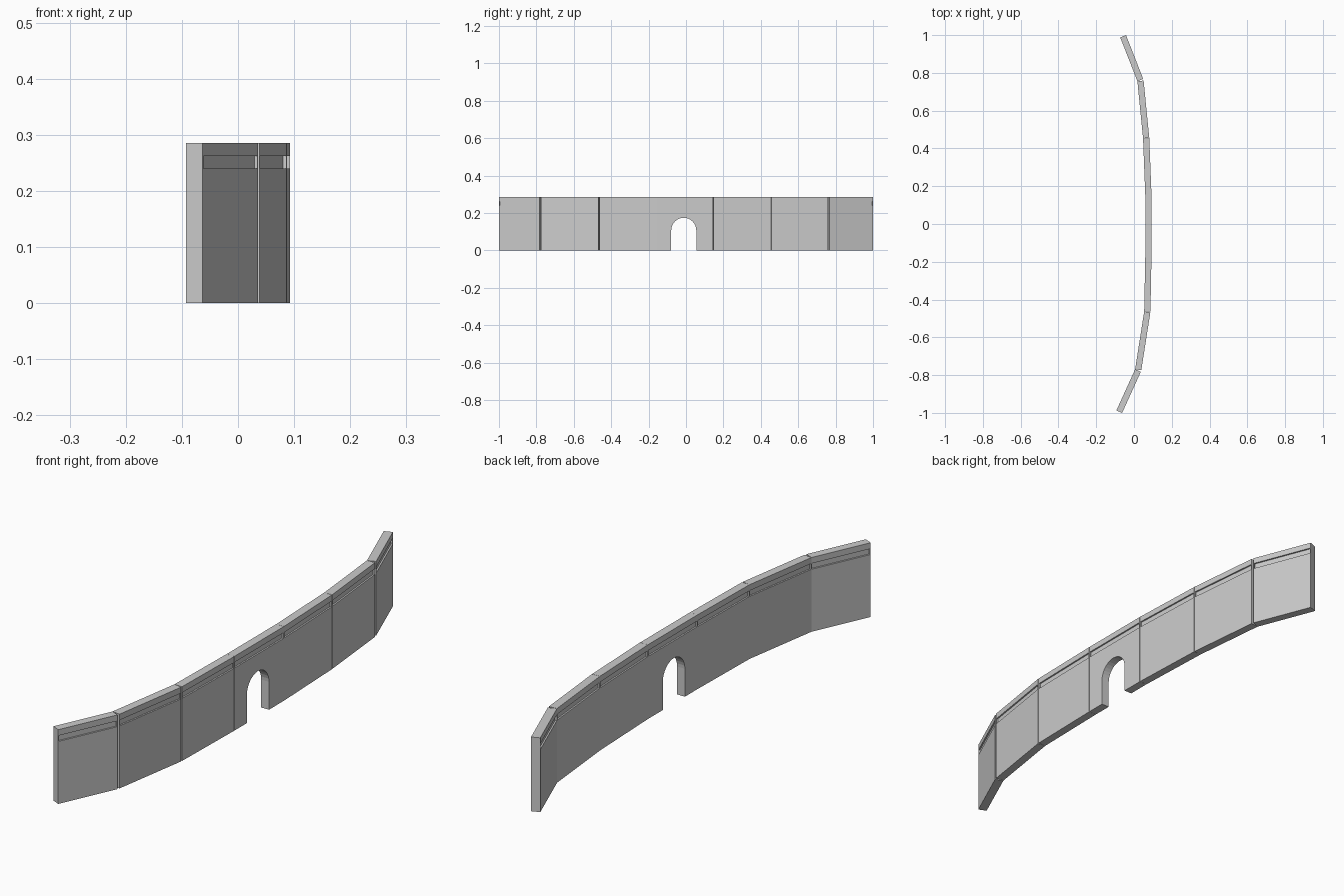
import bpy, bmesh, math
from mathutils import Vector, Matrix

if "Cube" in bpy.data.objects:
    bpy.data.objects.remove(bpy.data.objects["Cube"])

HEIGHT, THICK = 0.285, 0.033
GROOVE_LO, GROOVE_HI, GROOVE_DEPTH = 0.24, 0.262, 0.006
END = 0.003                       # solid stop left at each end of a groove
# plan of the inner wall face, from front end to back end
PLAN = [(-0.093, -0.987), (0.006, -0.769), (0.054, -0.463), (0.060, -0.155),
        (0.060, 0.145), (0.048, 0.453), (0.018, 0.756), (-0.073, 0.988)]


def add_object(name, bm):
    bmesh.ops.recalc_face_normals(bm, faces=bm.faces)
    mesh = bpy.data.meshes.new(name)
    bm.to_mesh(mesh)
    bm.free()
    obj = bpy.data.objects.new(name, mesh)
    bpy.context.collection.objects.link(obj)
    return obj


def wall_panel(name, a, b):
    """Straight panel from a to b with a groove under the coping on both sides."""
    a, b = Vector(a), Vector(b)
    length = (b - a).length
    bm = bmesh.new()
    bmesh.ops.create_cube(bm, size=1, matrix=Matrix.Translation((THICK / 2, length / 2, HEIGHT / 2))
                          @ Matrix.Diagonal((THICK, length, HEIGHT, 1)))
    # cut lines around each groove
    for co, no in [((0, 0, GROOVE_LO), (0, 0, 1)), ((0, 0, GROOVE_HI), (0, 0, 1)),
                   ((0, END, 0), (0, 1, 0)), ((0, length - END, 0), (0, 1, 0))]:
        bmesh.ops.bisect_plane(bm, geom=bm.verts[:] + bm.edges[:] + bm.faces[:],
                               plane_co=co, plane_no=no)
    bm.normal_update()
    grooves = []
    for f in bm.faces:
        c = f.calc_center_median()
        if (abs(f.normal.x) > 0.9 and GROOVE_LO < c.z < GROOVE_HI
                and END < c.y < length - END):
            grooves.append(f)
    # push the groove faces straight in
    for f in grooves:
        inward = -f.normal.copy() * GROOVE_DEPTH
        new = bmesh.ops.extrude_discrete_faces(bm, faces=[f])["faces"][0]
        bmesh.ops.translate(bm, verts=new.verts[:], vec=inward)
    bmesh.ops.dissolve_limit(bm, angle_limit=0.01, verts=bm.verts[:], edges=bm.edges[:])
    obj = add_object(name, bm)
    d = b - a
    obj.location = (a.x, a.y, 0)
    obj.rotation_euler.z = math.atan2(-d.x, d.y)
    return obj


panels = [wall_panel(f"wall_panel_{i + 1}", PLAN[i], PLAN[i + 1]) for i in range(len(PLAN) - 1)]

# arched doorway cutter through the middle panel
R, SPRING, DOOR_Y = 0.067, 0.107, -0.012
outline = [(DOOR_Y - R, -0.05), (DOOR_Y + R, -0.05)]
outline += [(DOOR_Y + R * math.cos(math.pi * k / 16), SPRING + R * math.sin(math.pi * k / 16))
            for k in range(17)]
bm = bmesh.new()
face = bm.faces.new([bm.verts.new((-0.1, y, z)) for y, z in outline])
side = bmesh.ops.extrude_face_region(bm, geom=[face])["geom"]
bmesh.ops.translate(bm, verts=[v for v in side if isinstance(v, bmesh.types.BMVert)], vec=(0.4, 0, 0))
cutter = add_object("doorway_cutter", bm)
cutter.hide_render = True
cutter.display_type = 'WIRE'

gate = panels[3]
gate.name = "doorway_panel"
cut = gate.modifiers.new("doorway", 'BOOLEAN')
cut.operation, cut.solver, cut.object = 'DIFFERENCE', 'EXACT', cutter
